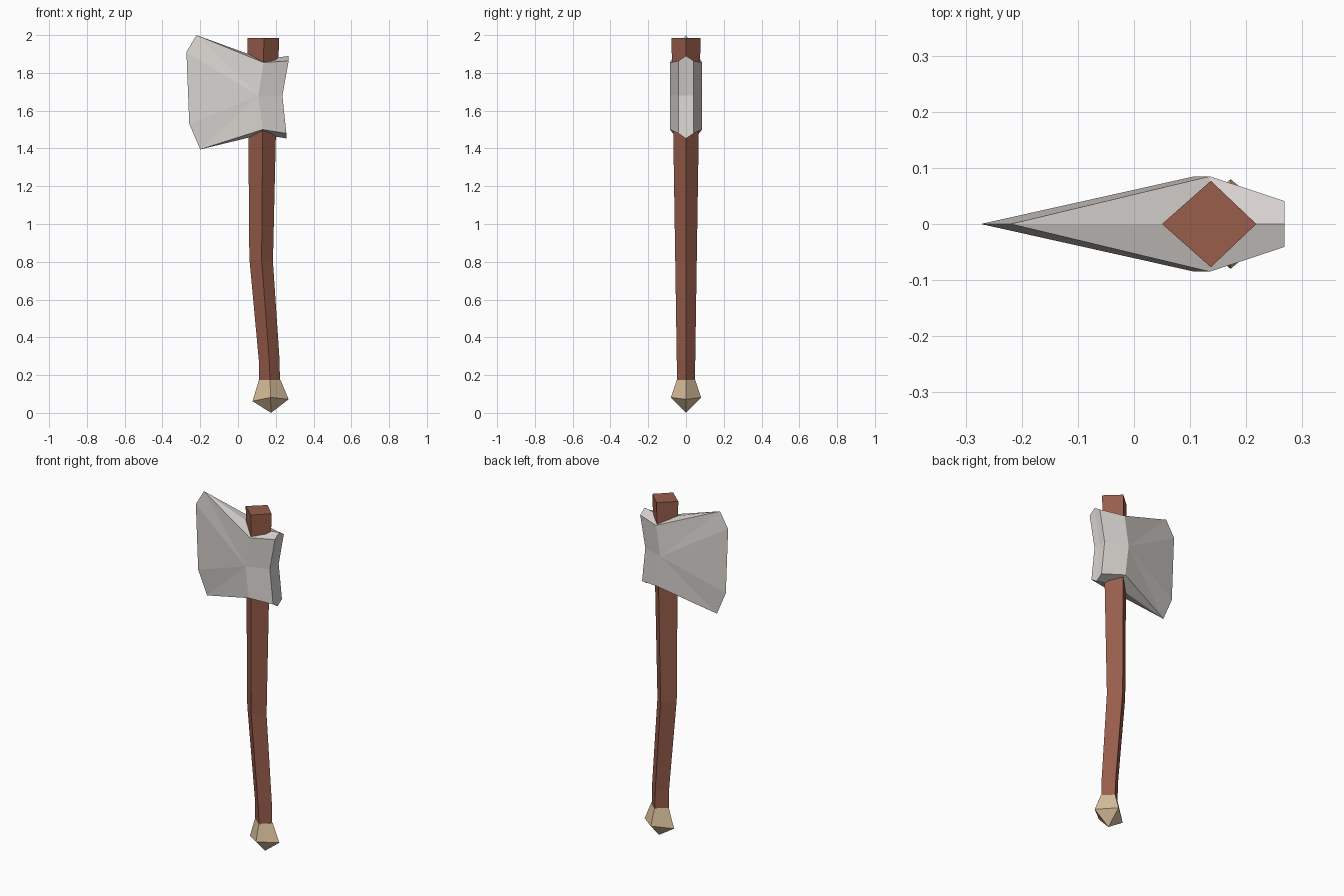
import bpy, bmesh
from mathutils import Matrix

if "Cube" in bpy.data.objects:
    bpy.data.objects.remove(bpy.data.objects["Cube"])


def material(name, srgb):
    m = bpy.data.materials.new(name)
    m.diffuse_color = [((c / 255 + 0.055) / 1.055) ** 2.4 for c in srgb] + [1]
    m.use_nodes = True
    m.node_tree.nodes["Principled BSDF"].inputs["Base Color"].default_value = m.diffuse_color
    return m


def finish(name, bm, mat):
    bmesh.ops.recalc_face_normals(bm, faces=bm.faces[:])
    me = bpy.data.meshes.new(name)
    bm.to_mesh(me)
    bm.free()
    me.materials.append(mat)
    ob = bpy.data.objects.new(name, me)
    bpy.context.collection.objects.link(ob)


def diamond_loft(name, rings, mat, tip=None):
    """Four-sided loft; ring = (left x, ridge x, right x, half depth, (z left, z ridge, z right))."""
    bm = bmesh.new()
    loops = []
    for xl, xc, xr, d, (zl, zc, zr) in rings:
        pts = [(xl, 0, zl), (xc, -d, zc), (xr, 0, zr), (xc, d, zc)]
        loops.append([bm.verts.new(p) for p in pts])
    for a, b in zip(loops, loops[1:]):
        for i in range(4):
            j = (i + 1) % 4
            bm.faces.new((a[i], a[j], b[j], b[i]))
    bm.faces.new(loops[0])
    if tip:
        t = bm.verts.new(tip)
        for i in range(4):
            bm.faces.new((loops[-1][i], loops[-1][(i + 1) % 4], t))
    else:
        bm.faces.new(loops[-1])
    finish(name, bm, mat)


wood = material("brown wood", (152, 93, 75))
steel = material("pale steel", (216, 211, 207))
bone = material("tan bone", (216, 190, 156))

# Bent wooden handle, top to bottom
diamond_loft("handle", [
    (0.05, 0.137, 0.218, 0.077, (1.985,) * 3),
    (0.055, 0.13, 0.20, 0.067, (1.45,) * 3),
    (0.06, 0.125, 0.185, 0.057, (0.82, 0.81, 0.80)),
    (0.11, 0.165, 0.22, 0.049, (0.28,) * 3),
    (0.112, 0.17, 0.222, 0.047, (0.16,) * 3),
], wood)

# Pointed pommel
diamond_loft("pommel", [
    (0.111, 0.17, 0.225, 0.049, (0.175,) * 3),
    (0.077, 0.172, 0.268, 0.08, (0.062, 0.082, 0.072)),
], bone, tip=(0.175, 0, 0))

# Axe head: one half, mirrored across y = 0
points = {
    # sharp edge, top to bottom
    "e0": (-0.22, 0, 2.0), "e1": (-0.273, 0, 1.91),
    "e2": (-0.258, 0, 1.53), "e3": (-0.20, 0, 1.395),
    # widest line beside the handle
    "w0": (0.135, -0.085, 1.855), "w1": (0.108, -0.085, 1.68), "w2": (0.13, -0.085, 1.50),
    # back corners
    "b0": (0.268, -0.041, 1.863), "b1": (0.235, -0.041, 1.68), "b2": (0.256, -0.041, 1.48),
    # centre line over the top, down the back and underneath
    "c0": (0.137, 0, 1.87), "k0": (0.268, 0, 1.89), "k1": (0.235, 0, 1.68),
    "k2": (0.256, 0, 1.453), "c2": (0.13, 0, 1.475),
}
faces = ["e0 w0 w1", "e0 w1 e1", "e1 w1 e2", "e2 w1 e3", "e3 w1 w2",
         "w0 b0 b1 w1", "w1 b1 b2 w2", "b0 k0 k1 b1", "b1 k1 k2 b2",
         "e0 c0 w0", "c0 k0 b0 w0", "e3 w2 c2", "c2 w2 b2 k2"]
bm = bmesh.new()
v = {k: bm.verts.new(p) for k, p in points.items()}
for f in faces:
    bm.faces.new([v[k] for k in f.split()])
bmesh.ops.mirror(bm, geom=bm.verts[:] + bm.edges[:] + bm.faces[:],
                 matrix=Matrix.Identity(4), axis='Y', merge_dist=0.0005)
finish("axe_head", bm, steel)
